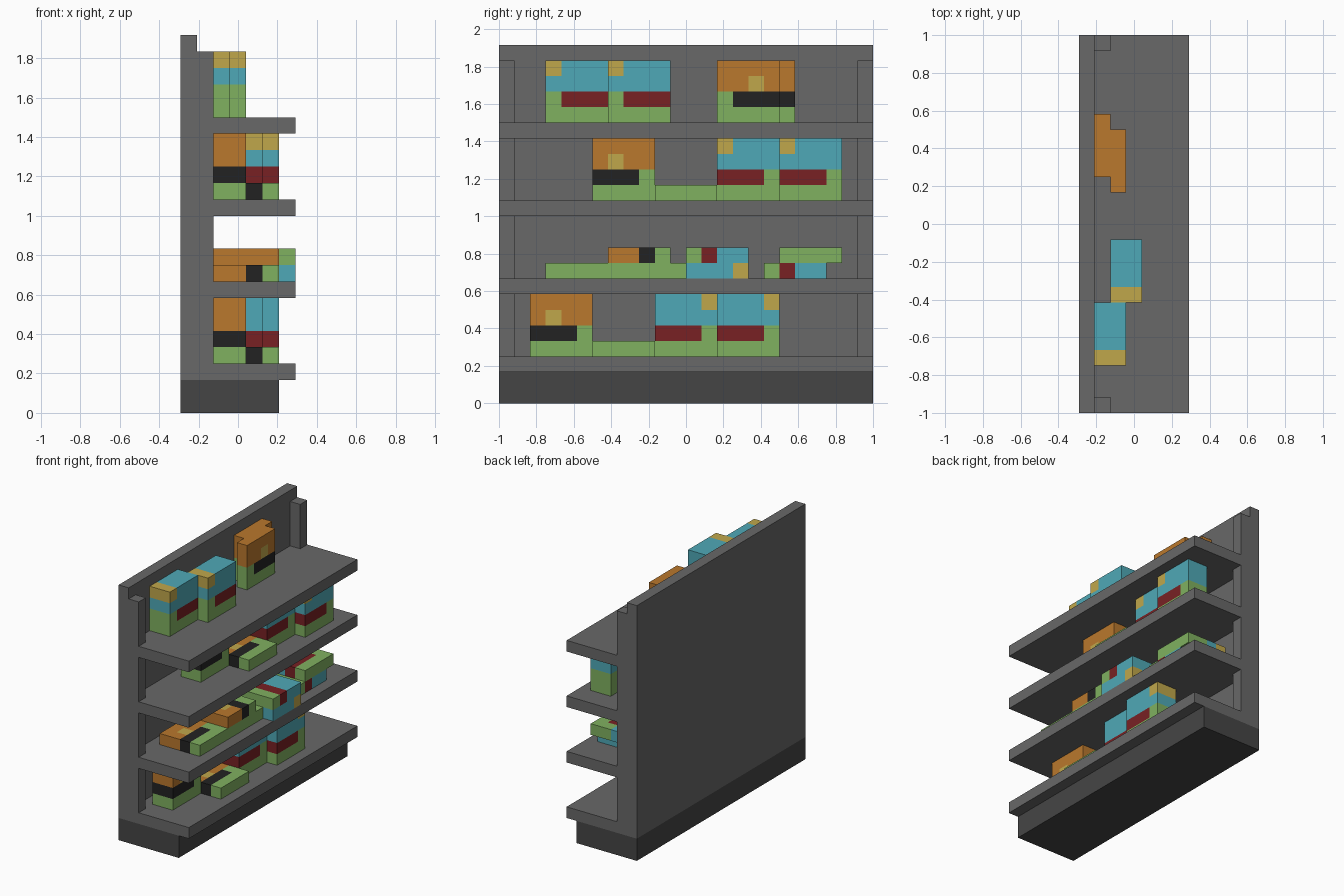
import bpy, bmesh
from mathutils import Vector

if "Cube" in bpy.data.objects:
    bpy.data.objects.remove(bpy.data.objects["Cube"], do_unlink=True)

U = 1 / 12  # one building unit
X, Y, Z = Vector((1, 0, 0)), Vector((0, 1, 0)), Vector((0, 0, 1))


def material(name, *rgb):
    linear = [((c / 255 + 0.055) / 1.055) ** 2.4 for c in rgb] + [1]
    mat = bpy.data.materials.new(name)
    mat.use_nodes = True
    mat.diffuse_color = linear
    mat.node_tree.nodes["Principled BSDF"].inputs["Base Color"].default_value = linear
    return mat


GREY = material("shelf grey", 104, 104, 104)
DARK = material("base grey", 69, 69, 69)
GREEN = material("green", 128, 177, 96)
BLUE = material("light blue", 79, 169, 183)
ORANGE = material("orange", 186, 120, 45)
RED = material("dark red", 120, 33, 36)
BLACK = material("black", 34, 34, 34)
YELLOW = material("yellow", 192, 167, 75)


def block(name, low, high, mats, cuts=(), rule=None):
    """Box between two corners in units, optionally cut and coloured by a rule."""
    low, high = Vector(low), Vector(high)
    middle, size = (low + high) / 2, high - low
    bm = bmesh.new()
    bmesh.ops.create_cube(bm, size=1)
    for v in bm.verts:
        v.co = v.co * size
    for point, normal in cuts:
        bmesh.ops.bisect_plane(bm, geom=bm.verts[:] + bm.edges[:] + bm.faces[:],
                               plane_co=point, plane_no=normal)
    if rule:
        for f in bm.faces:
            f.material_index = rule(f.calc_center_median())
    bmesh.ops.scale(bm, vec=(U, U, U), verts=bm.verts)
    mesh = bpy.data.meshes.new(name)
    bm.to_mesh(mesh)
    bm.free()
    for m in mats:
        mesh.materials.append(m)
    obj = bpy.data.objects.new(name, mesh)
    obj.location = middle * U
    bpy.context.collection.objects.link(obj)


def carton(name, body, corner, end, up, depth=1, length=4, near_tab=False):
    """Printed carton; the label band starts at one end and runs along 'end'."""
    size = Vector([length if end[i] else 4 if up[i] else depth for i in range(3)])
    band = BLACK if body == ORANGE else RED

    def rule(c):
        w, h = c.dot(end) + length / 2, c.dot(up) + 2
        if h < 2:
            return 2 if h > 1 and w < 3 else 1
        if body == ORANGE:
            tab = 1 < w < 2 and h < 3
        else:
            tab = h > 3 and (w < 1 if near_tab else w > 3)
        return 3 if tab else 0

    cuts = [(end * (i - length / 2), end) for i in range(1, length)]
    cuts += [(up * (i - 2), up) for i in range(1, 4)]
    corner = Vector(corner)
    block(name, corner, corner + size, [body, GREEN, band, YELLOW], cuts, rule)


# Rack frame
block("base", (-3.5, -12, 0), (2.5, 12, 2), [DARK])
block("back_panel", (-3.5, -12, 2), (-2.5, 12, 23), [GREY])
for i in range(4):
    block(f"shelf_{i + 1}", (-2.5, -12, 2 + 5 * i), (3.5, 12, 3 + 5 * i), [GREY])
    top = 22 if i == 3 else 7 + 5 * i
    for side, y in (("right", -12), ("left", 11)):
        block(f"post_{side}_{i + 1}", (-2.5, y, 3 + 5 * i), (-1.5, y + 1, top), [GREY])

# Top shelf
carton("top_blue_carton_a", BLUE, (-2.5, -9, 18), -Y, Z, 2)
carton("top_blue_carton_b", BLUE, (-1.5, -5, 18), -Y, Z, 2)
carton("top_orange_carton_a", ORANGE, (-1.5, 2, 18), -Y, Z)
carton("top_orange_carton_b", ORANGE, (-2.5, 3, 18), -Y, Z)

# Bottom and upper shelves share one arrangement, shifted sideways
for name, y, z, near in (("bottom", -10, 3, False), ("upper", -6, 13, True)):
    for i in range(2):
        carton(f"{name}_orange_carton_{i}", ORANGE, (i - 1.5, y, z), Y, Z)
        carton(f"{name}_blue_carton_{i}", BLUE, (i - 0.5, y + 8 + 4 * i, z), Y, Z, 2,
               near_tab=near)
    carton(f"{name}_lying_carton", ORANGE, (-1.5, y + 4, z), Y, -X)

# Middle shelf with stacked lying cartons
carton("lying_orange_carton_a", ORANGE, (-1.5, -9, 8), Y, -X)
carton("lying_orange_carton_b", ORANGE, (-1.5, -5, 8), Y, -X, length=5)
carton("stacked_orange_carton", ORANGE, (-1.5, -5, 9), -X, -Y)
carton("lying_blue_carton_a", BLUE, (-0.5, 0, 8), Y, X)
carton("stacked_blue_carton_a", BLUE, (-0.5, 0, 9), -X, Y)
carton("lying_blue_carton_b", BLUE, (-1.5, 5, 8), -X, Y)
carton("stacked_blue_carton_b", BLUE, (-1.5, 6, 9), Y, -X)
